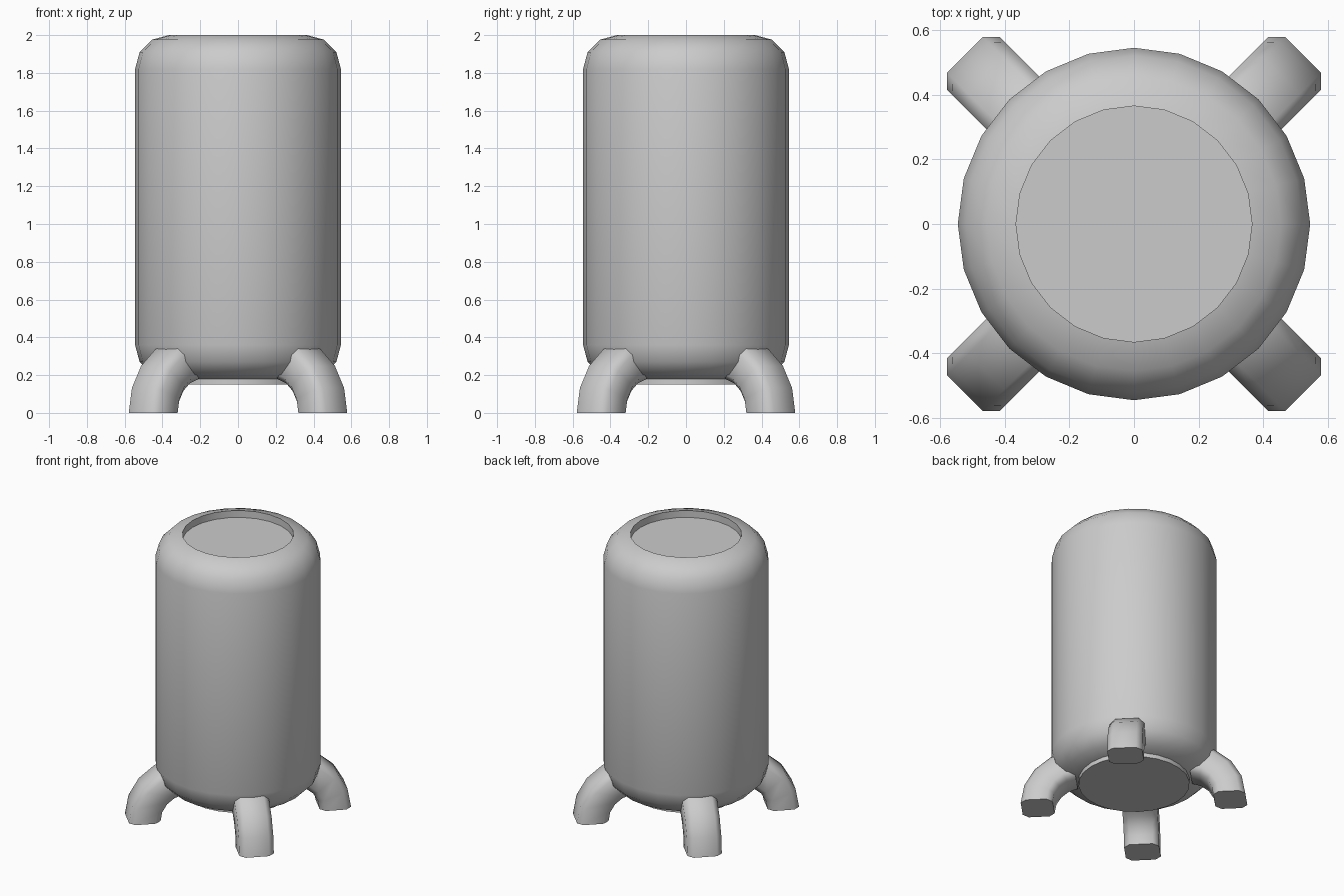
import bpy, bmesh
from math import sin, cos, radians, pi

if "Cube" in bpy.data.objects:
    bpy.data.objects.remove(bpy.data.objects["Cube"])


def skin_rings(name, rings, angle=40):
    """Join rings of points with quads, cap both ends, smooth shade."""
    bm = bmesh.new()
    loops = [[bm.verts.new(p) for p in ring] for ring in rings]
    n = len(loops[0])
    for a, b in zip(loops, loops[1:]):
        for i in range(n):
            j = (i + 1) % n
            bm.faces.new((a[i], a[j], b[j], b[i]))
    bm.faces.new(loops[0][::-1])
    bm.faces.new(loops[-1])
    bmesh.ops.recalc_face_normals(bm, faces=bm.faces)
    mesh = bpy.data.meshes.new(name)
    bm.to_mesh(mesh)
    bm.free()
    obj = bpy.data.objects.new(name, mesh)
    bpy.context.collection.objects.link(obj)
    bpy.ops.object.select_all(action='DESELECT')
    obj.select_set(True)
    bpy.context.view_layer.objects.active = obj
    bpy.ops.object.shade_smooth_by_angle(angle=radians(angle))
    return obj


# Barrel body: rounded shoulders, raised base disc, recessed top
R, FILLET, SIDES = 0.365, 0.18, 24
steps = [radians(a) for a in (0, 30, 60, 90)]
profile = [(R, 0.15)]
profile += [(R + FILLET * sin(a), 0.36 - FILLET * cos(a)) for a in steps]
profile += [(R + FILLET * cos(a), 1.82 + FILLET * sin(a)) for a in steps]
profile += [(R, 1.95)]
skin_rings("barrel_body", [
    [(r * cos(2 * pi * i / SIDES), r * sin(2 * pi * i / SIDES), z) for i in range(SIDES)]
    for r, z in profile])

# Curved legs: chamfered square section swept along an arc into the body
H, W, C = 0.105, 0.115, 0.037
section = [(H, W - C), (H - C, W), (C - H, W), (-H, W - C),
           (-H, C - W), (C - H, -W), (H - C, -W), (H, C - W)]


def make_leg(name, heading):
    rings = []
    for a in map(radians, (0, 20, 40, 60, 80)):
        ring = []
        for out, side in section:
            r = 0.345 + (0.29 + out) * cos(a)
            z = (0.29 + out) * sin(a) * 0.98
            ring.append((r * cos(heading) - side * sin(heading),
                         r * sin(heading) + side * cos(heading), z))
        rings.append(ring)
    skin_rings(name, rings, 50)


for i, place in enumerate(("back_right", "back_left", "front_left", "front_right")):
    make_leg(place + "_leg", radians(45 + 90 * i))
